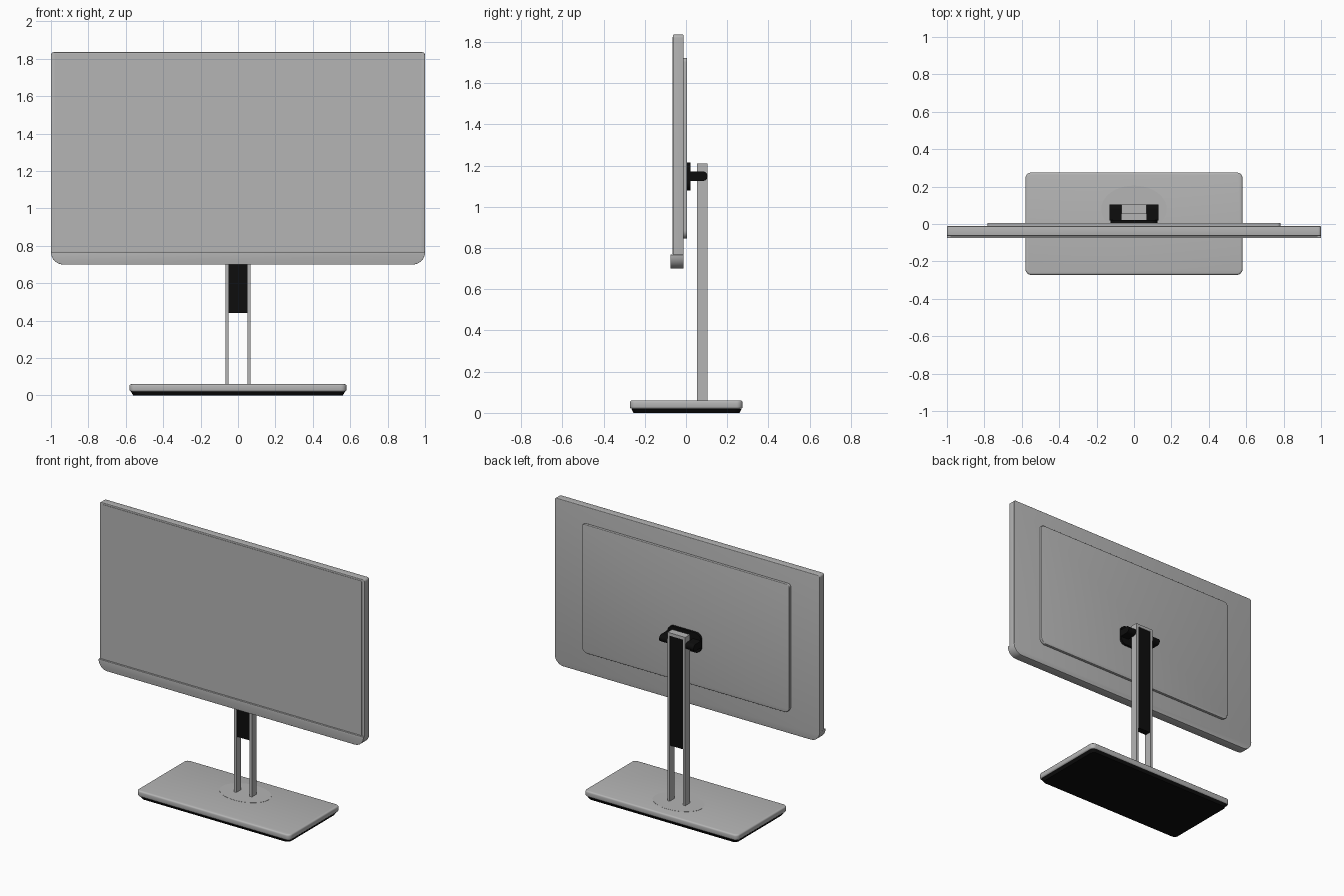
import bpy, bmesh, math

if "Cube" in bpy.data.objects:
    bpy.data.objects.remove(bpy.data.objects["Cube"])


def material(name, v):
    m = bpy.data.materials.new(name)
    m.diffuse_color = (v, v, v, 1)
    m.use_nodes = True
    m.node_tree.nodes["Principled BSDF"].inputs["Base Color"].default_value = m.diffuse_color
    return m


GREY = material("aluminium_grey", 0.46)
BLACK = material("matte_black", 0.004)


def rounded(u0, v0, u1, v1, r_low, r_high, n=8):
    """Outline of a rectangle with separate lower and upper corner radii."""
    pts = []
    for u, v, r, start in ((u1 - r_low, v0 + r_low, r_low, -90),
                           (u1 - r_high, v1 - r_high, r_high, 0),
                           (u0 + r_high, v1 - r_high, r_high, 90),
                           (u0 + r_low, v0 + r_low, r_low, 180)):
        for i in range(n + 1):
            a = math.radians(start + 90 * i / n)
            pts.append((u + r * math.cos(a), v + r * math.sin(a)))
    return pts


def prism(name, outline, axis, lo, hi, mat, bevel=0, low_scale=(1, 1)):
    """Extrude an outline along axis; low_scale tapers the lower end."""
    place = {"x": lambda u, v, d: (d, u, v),
             "y": lambda u, v, d: (u, d, v),
             "z": lambda u, v, d: (u, v, d)}[axis]
    bm = bmesh.new()
    a = [bm.verts.new(place(u * low_scale[0], v * low_scale[1], lo)) for u, v in outline]
    b = [bm.verts.new(place(u, v, hi)) for u, v in outline]
    bm.faces.new(a)
    bm.faces.new(b)
    n = len(a)
    for i in range(n):
        j = (i + 1) % n
        bm.faces.new((a[i], a[j], b[j], b[i]))
    bmesh.ops.recalc_face_normals(bm, faces=bm.faces)
    me = bpy.data.meshes.new(name)
    bm.to_mesh(me)
    bm.free()
    me.materials.append(mat)
    ob = bpy.data.objects.new(name, me)
    bpy.context.collection.objects.link(ob)
    bpy.ops.object.select_all(action='DESELECT')
    ob.select_set(True)
    bpy.context.view_layer.objects.active = ob
    if bevel:
        mod = ob.modifiers.new("edge_rounding", 'BEVEL')
        mod.width = bevel
        mod.segments = 3
        mod.limit_method = 'ANGLE'
        mod.angle_limit = math.radians(40)
        bpy.ops.object.modifier_apply(modifier=mod.name)
    bpy.ops.object.shade_smooth_by_angle(angle=math.radians(35))
    return ob


def box(u0, v0, u1, v1):
    return [(u0, v0), (u1, v0), (u1, v1), (u0, v1)]


# Base: dark foot under a rounded slab, with a thin oval inlay
prism("base_foot", rounded(-0.572, -0.265, 0.572, 0.27, 0.03, 0.03), "z", 0, 0.02,
      BLACK, low_scale=(0.98, 0.96))
prism("base_slab", rounded(-0.58, -0.272, 0.58, 0.275, 0.03, 0.03), "z", 0.02, 0.06,
      GREY, bevel=0.01)
oval = [(0.175 * math.cos(2 * math.pi * i / 64), 0.08 + 0.125 * math.sin(2 * math.pi * i / 64))
        for i in range(64)]
prism("base_inlay", oval, "z", 0.058, 0.061, GREY)

# Column: two rails, a top cap and the dark sliding core
for side, s in (("left", -1), ("right", 1)):
    x0, x1 = sorted((s * 0.05, s * 0.067))
    prism("column_rail_" + side, box(x0, 0.053, x1, 0.104), "z", 0.055, 1.21, GREY)
prism("column_cap", box(-0.05, 0.053, 0.05, 0.104), "z", 1.19, 1.21, GREY)
prism("column_slider", box(-0.05, 0.058, 0.05, 0.1), "z", 0.44, 1.19, BLACK)

# Tilt mount: rounded plate and two round-ended arms beside the column
prism("mount_plate", rounded(-0.125, 1.08, 0.125, 1.215, 0.04, 0.04), "y", 0.003, 0.022, BLACK)
arm = [(0.02, 1.172), (0.02, 1.125)]
arm += [(0.081 + 0.0235 * math.cos(math.radians(t)), 1.1485 + 0.0235 * math.sin(math.radians(t)))
        for t in range(-90, 91, 15)]
for side, s in (("left", -1), ("right", 1)):
    x0, x1 = sorted((s * 0.068, s * 0.13))
    prism("mount_arm_" + side, arm, "x", x0, x1, BLACK)

# Display: housing, front panel, chin strip and raised back cover
prism("display_housing", rounded(-1, 0.70, 1, 1.835, 0.07, 0.015), "y", -0.064, -0.012,
      GREY, bevel=0.004)
prism("display_panel", rounded(-0.982, 0.772, 0.982, 1.825, 0.003, 0.006), "y", -0.066, -0.0685, GREY)
prism("display_chin", rounded(-1, 0.70, 1, 0.768, 0.066, 0.0015), "y", -0.076, -0.0125,
      GREY, bevel=0.0012)
prism("back_cover", rounded(-0.784, 0.845, 0.784, 1.722, 0.04, 0.02), "y", -0.014, 0.006,
      GREY, bevel=0.004)
